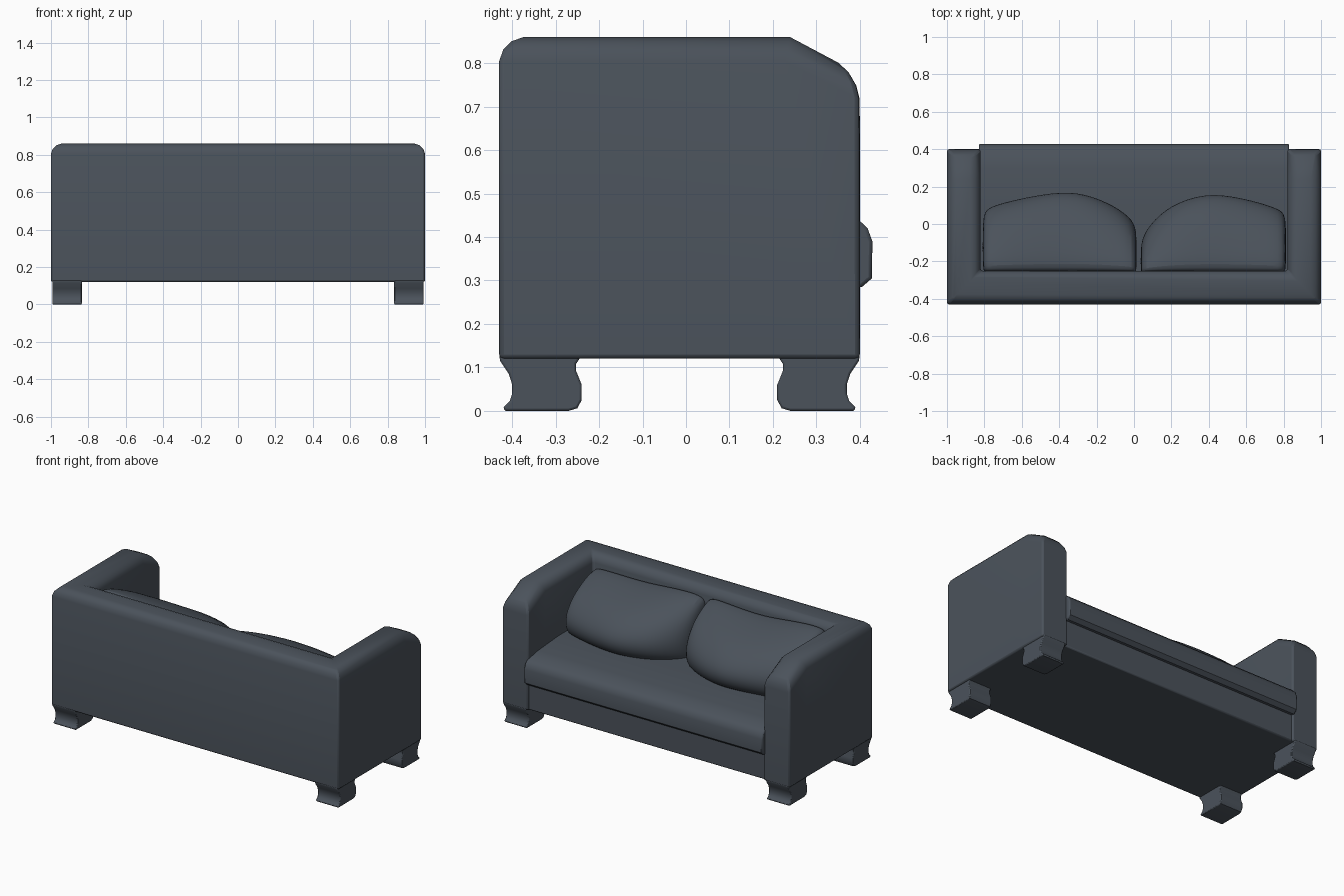
import bpy, bmesh, math

if "Cube" in bpy.data.objects:
    bpy.data.objects.remove(bpy.data.objects["Cube"])

fabric = bpy.data.materials.new("slate_fabric")
fabric.diffuse_color = (0.07, 0.085, 0.105, 1)
fabric.use_nodes = True
fabric.node_tree.nodes["Principled BSDF"].inputs["Base Color"].default_value = fabric.diffuse_color


def finish(bm, name, bevel=0.0, segs=2, angle=50, subsurf=0, smooth=40):
    bmesh.ops.recalc_face_normals(bm, faces=bm.faces)
    me = bpy.data.meshes.new(name)
    bm.to_mesh(me)
    bm.free()
    ob = bpy.data.objects.new(name, me)
    bpy.context.collection.objects.link(ob)
    me.materials.append(fabric)
    if bevel:
        m = ob.modifiers.new("bevel", 'BEVEL')
        m.width, m.segments = bevel, segs
        m.limit_method, m.angle_limit = 'ANGLE', math.radians(angle)
    if subsurf:
        m = ob.modifiers.new("subsurf", 'SUBSURF')
        m.levels = m.render_levels = subsurf
    bpy.ops.object.select_all(action='DESELECT')
    bpy.context.view_layer.objects.active = ob
    ob.select_set(True)
    bpy.ops.object.shade_smooth_by_angle(angle=math.radians(smooth))
    return ob


def loft(rings):
    """Closed rings joined in order and capped at both ends."""
    bm = bmesh.new()
    vs = [[bm.verts.new(p) for p in r] for r in rings]
    n = len(vs[0])
    for a, b in zip(vs, vs[1:]):
        for i in range(n):
            j = (i + 1) % n
            bm.faces.new((a[i], a[j], b[j], b[i]))
    bm.faces.new(vs[0])
    bm.faces.new(vs[-1])
    return bm


def box(x0, x1, y0, y1, z0, z1):
    return loft([[(x0, y0, z), (x1, y0, z), (x1, y1, z), (x0, y1, z)] for z in (z0, z1)])


# Back and arms: one U-shaped shell, arm tops sloping down at the front
half = [((1.0, 0.40), (0.82, 0.40), 0.775),
        ((1.0, 0.24), (0.82, 0.24), 0.86),
        ((1.0, -0.43), (0.82, -0.25), 0.86)]
path = half + [((-o[0], o[1]), (-i[0], i[1]), z) for o, i, z in reversed(half)]
bm = loft([[(*o, 0.12), (*o, z), (*i, z), (*i, 0.12)] for o, i, z in path])
bmesh.ops.recalc_face_normals(bm, faces=bm.faces)
bm.normal_update()
rim = [e for e in bm.edges if all(v.co.z > 0.7 for v in e.verts)
       and e.calc_face_angle(0) > math.radians(50)]
bmesh.ops.bevel(bm, geom=rim, offset=0.055, segments=3, profile=0.45, affect='EDGES')
finish(bm, "back_and_arms", bevel=0.01)

# Base under the seat
finish(box(-0.85, 0.85, -0.40, 0.388, 0.12, 0.31), "base_rail", bevel=0.008)

# Seat cushion, gently crowned
seat_profile = [(-0.27, 0.285), (0.405, 0.285), (0.428, 0.305), (0.429, 0.39),
                (0.418, 0.42), (0.395, 0.442), (0.30, 0.46), (0.10, 0.475), (-0.27, 0.475)]
finish(loft([[(x, y, z) for y, z in seat_profile] for x in (-0.829, 0.829)]),
       "seat_cushion", bevel=0.008)

# Scrolled feet: side profile of the back foot, mirrored for the front
foot = [(-0.43, 0.13), (-0.428, 0.115), (-0.408, 0.085), (-0.40, 0.06), (-0.40, 0.04),
        (-0.406, 0.022), (-0.422, 0.007), (-0.415, 0.0), (-0.27, 0.0), (-0.25, 0.006),
        (-0.24, 0.025), (-0.24, 0.06), (-0.253, 0.092), (-0.253, 0.108),
        (-0.245, 0.12), (-0.245, 0.13)]
for sx, side in ((-1, "left"), (1, "right")):
    for front in (False, True):
        ring = [(-y - 0.03 if front else y, z) for y, z in foot]
        finish(loft([[(sx * x, y, z) for y, z in ring] for x in (0.835, 0.992)]),
               f"{'front' if front else 'back'}_{side}_foot", bevel=0.005, angle=60)

# Loose pillows leaning on the back: (depth, height) fractions, then x / front y / top z
pillow_section = [(0.0, 0.0), (0.0, 0.5), (0.0, 0.93), (0.07, 1.03), (0.4, 0.93),
                  (0.78, 0.73), (1.0, 0.45), (1.0, 0.2), (0.85, 0.0), (0.4, -0.05)]


def pillow(name, stations):
    rings = [[(x, -0.262 + (fy + 0.272) * a, 0.45 + (top - 0.45) * b)
              for a, b in pillow_section] for x, fy, top in stations]
    ob = finish(loft(rings), name, subsurf=2, smooth=60)
    return ob


pillow("left_pillow", [(-0.81, 0.03, 0.80), (-0.79, 0.08, 0.83), (-0.65, 0.12, 0.83),
                       (-0.42, 0.165, 0.80), (-0.27, 0.16, 0.80), (-0.10, 0.09, 0.81),
                       (0.0, 0.01, 0.81), (0.015, -0.06, 0.77)])
pillow("right_pillow", [(0.035, -0.14, 0.75), (0.05, -0.05, 0.80), (0.17, 0.08, 0.81),
                        (0.32, 0.14, 0.80), (0.45, 0.155, 0.79), (0.63, 0.12, 0.79),
                        (0.79, 0.07, 0.79), (0.815, 0.03, 0.76)])
